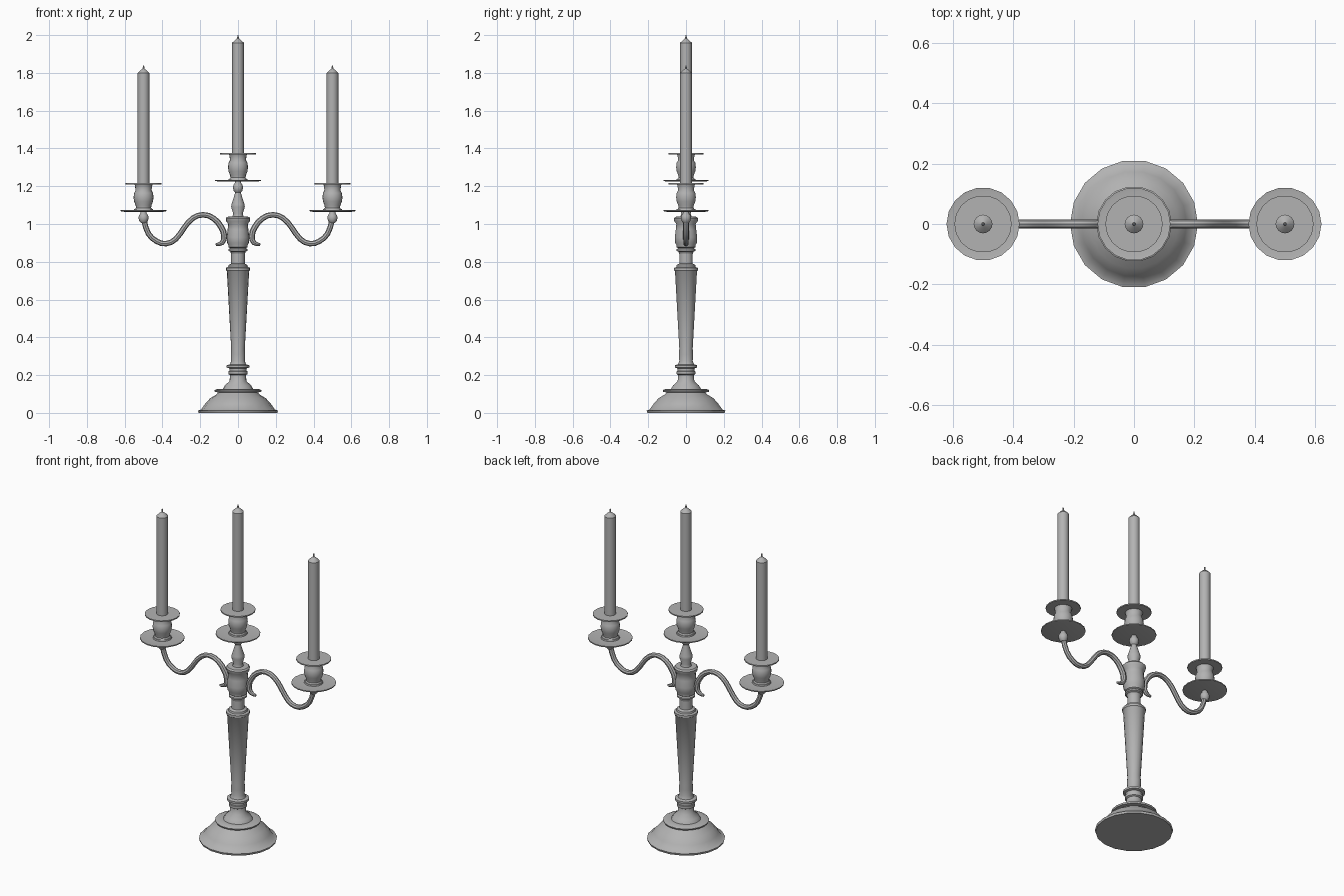
import bpy, bmesh, math
from mathutils import Vector

SIDES = 18
metal = bpy.data.materials.new("dark_grey")
metal.diffuse_color = (0.45, 0.45, 0.45, 1)


def finish(obj):
    """Grey material and smooth shading with sharp edges kept."""
    obj.data.materials.append(metal)
    bpy.ops.object.select_all(action='DESELECT')
    obj.select_set(True)
    bpy.context.view_layer.objects.active = obj
    if obj.type == 'CURVE':
        bpy.ops.object.convert(target='MESH')
    bpy.ops.object.shade_smooth_by_angle(angle=math.radians(42))


def lathe(name, profile, x=0.0, z=0.0, sides=SIDES):
    """Revolve (radius, height) points around a vertical axis."""
    bm = bmesh.new()
    rings = []
    for r, h in profile:
        ring = []
        for i in range(sides):
            a = 2 * math.pi * i / sides
            ring.append(bm.verts.new((r * math.cos(a), r * math.sin(a), h)))
        rings.append(ring)
    for lo, hi in zip(rings, rings[1:]):
        for i in range(sides):
            j = (i + 1) % sides
            bm.faces.new((lo[i], lo[j], hi[j], hi[i]))
    bm.faces.new(rings[0][::-1])
    bm.faces.new(rings[-1])
    mesh = bpy.data.meshes.new(name)
    bm.to_mesh(mesh)
    bm.free()
    obj = bpy.data.objects.new(name, mesh)
    obj.location = (x, 0, z)
    bpy.context.collection.objects.link(obj)
    finish(obj)


def tube(name, points, radius, side):
    """Round tube along (x, z, thickness) points; side mirrors it in x."""
    curve = bpy.data.curves.new(name, 'CURVE')
    curve.dimensions = '3D'
    curve.bevel_depth = radius
    curve.bevel_resolution = 2
    curve.use_fill_caps = True
    curve.resolution_u = 2
    spline = curve.splines.new('BEZIER')
    spline.bezier_points.add(len(points) - 1)
    for p, (x, z, t) in zip(spline.bezier_points, points):
        p.co = Vector((side * x, 0, z))
        p.radius = t
        p.handle_left_type = p.handle_right_type = 'AUTO'
    obj = bpy.data.objects.new(name, curve)
    bpy.context.collection.objects.link(obj)
    finish(obj)


# Stepped foot
lathe("base", [(0.208, 0), (0.212, 0.012), (0.195, 0.018), (0.175, 0.047), (0.148, 0.077),
               (0.115, 0.097), (0.103, 0.108), (0.122, 0.111), (0.125, 0.12),
               (0.11, 0.127), (0.08, 0.127), (0.07, 0.145), (0.045, 0.168), (0.042, 0.2)])

# Tapered shaft with collars
lathe("shaft", [(0.042, 0.17), (0.042, 0.2), (0.05, 0.205), (0.05, 0.22), (0.046, 0.222),
                (0.046, 0.236), (0.06, 0.24), (0.06, 0.252), (0.043, 0.257), (0.036, 0.275),
                (0.038, 0.31), (0.036, 0.34), (0.059, 0.75), (0.064, 0.755), (0.064, 0.768),
                (0.052, 0.772), (0.05, 0.783), (0.036, 0.79), (0.036, 0.85)])

# Hub that carries the arms
lathe("hub", [(0.036, 0.84), (0.04, 0.853), (0.05, 0.858), (0.05, 0.867), (0.042, 0.872),
              (0.05, 0.877), (0.05, 0.887), (0.058, 0.9), (0.06, 0.93), (0.055, 0.97),
              (0.052, 1.0), (0.063, 1.015), (0.065, 1.03), (0.058, 1.038), (0.03, 1.04)])

# Finial beneath the middle candle holder
lathe("finial", [(0.03, 1.038), (0.025, 1.055), (0.036, 1.09), (0.034, 1.105),
                 (0.015, 1.165), (0.014, 1.18)])

# Drip pan, cup and candle, drawn relative to the underside of the pan
KNOB = [(0.012, -0.06), (0.022, -0.05), (0.027, -0.033), (0.024, -0.018), (0.015, -0.005),
        (0.015, 0.004)]
PAN = [(0.1, 0), (0.121, 0.004), (0.121, 0.01), (0.11, 0.008), (0.052, 0.008), (0.05, 0.015)]
CUP = [(0.05, 0.008), (0.04, 0.022), (0.042, 0.035), (0.05, 0.055), (0.053, 0.077),
       (0.05, 0.1), (0.042, 0.115), (0.046, 0.14), (0.048, 0.145),
       (0.095, 0.145), (0.095, 0.152), (0.04, 0.152)]
CANDLE = [(0.031, 0.145), (0.031, 0.735), (0.016, 0.75), (0.005, 0.758), (0.003, 0.776)]

for label, x, z in (("middle", 0, 1.224), ("left", -0.5, 1.064), ("right", 0.5, 1.064)):
    lathe(label + "_knob", KNOB, x, z, 12)
    lathe(label + "_drip_pan", PAN, x, z)
    lathe(label + "_cup", CUP, x, z)
    lathe(label + "_candle", CANDLE, x, z, 16)

# Scrolled arms, from the candle holder in to the curl by the hub
ARM = [(0.498, 1.02, 1), (0.475, 0.95, 1), (0.43, 0.908, 1), (0.38, 0.896, 1), (0.33, 0.92, 1),
       (0.285, 0.98, 1), (0.24, 1.03, 1), (0.185, 1.049, 1), (0.13, 1.03, 1.05),
       (0.09, 0.985, 1.1), (0.073, 0.935, 1.1), (0.085, 0.9, 0.9), (0.118, 0.89, 0.5)]
for label, side in (("left", -1), ("right", 1)):
    tube(label + "_arm", ARM, 0.0145, side)
